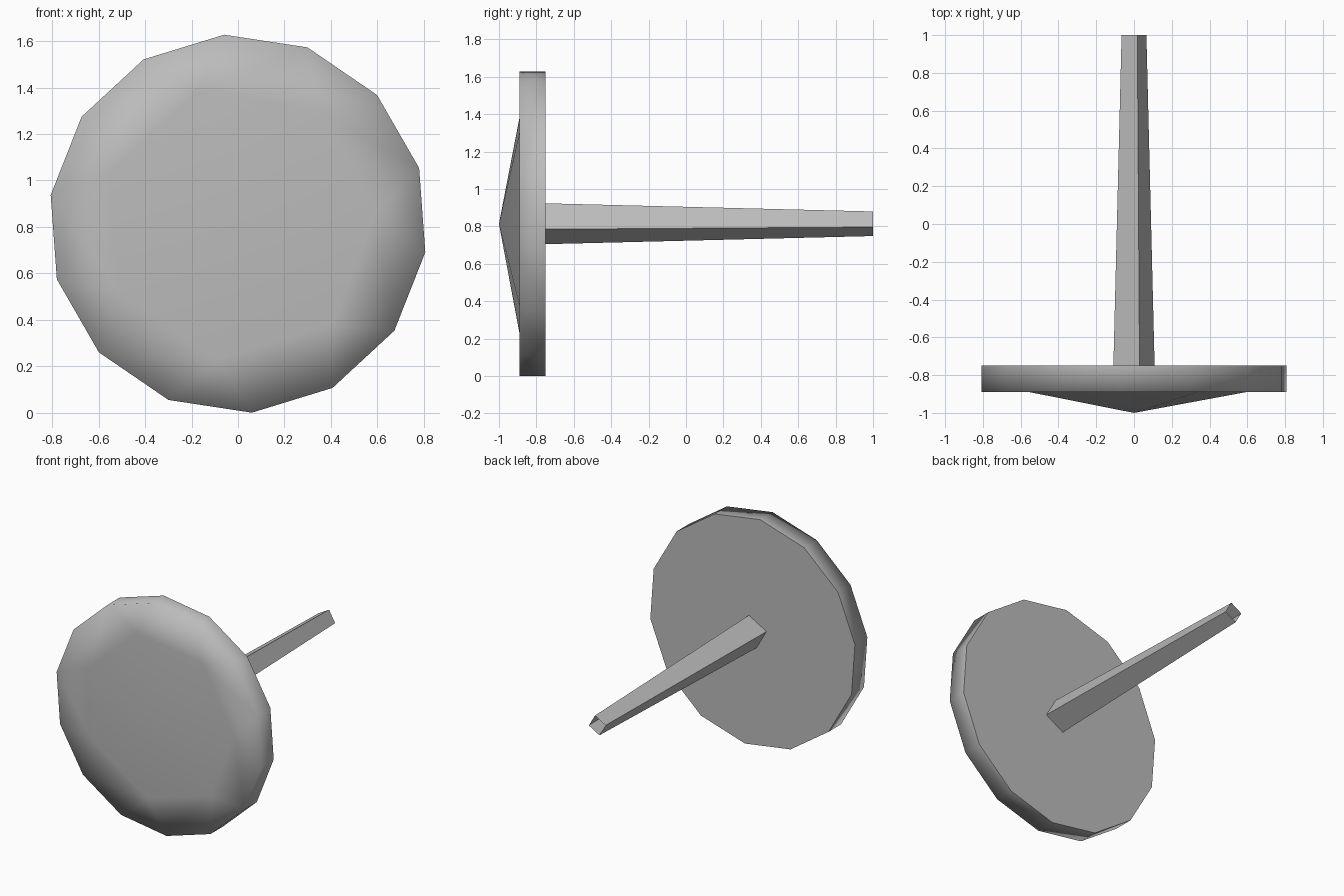
import bpy, bmesh
from math import cos, sin, radians, tau

cube = bpy.data.objects.get("Cube")
if cube:
    bpy.data.objects.remove(cube)

R = 0.816
CZ = R * sin(radians(94.2))

grey = bpy.data.materials.new("plain grey")
grey.use_nodes = True
colour = (0.5, 0.5, 0.5, 1)
grey.diffuse_color = colour
grey.node_tree.nodes["Principled BSDF"].inputs["Base Color"].default_value = colour


def ring(bm, sides, radius, y, start):
    """Polygon of vertices around the y axis; start is an angle in degrees."""
    angles = [radians(start) + tau * i / sides for i in range(sides)]
    return [bm.verts.new((radius * cos(a), y, CZ + radius * sin(a))) for a in angles]


def bridge(bm, a, b):
    n = len(a)
    return [bm.faces.new((a[i], a[(i + 1) % n], b[(i + 1) % n], b[i])) for i in range(n)]


def finish(bm, name):
    mesh = bpy.data.meshes.new(name)
    bm.to_mesh(mesh)
    bm.free()
    mesh.materials.append(grey)
    obj = bpy.data.objects.new(name, mesh)
    bpy.context.collection.objects.link(obj)
    return obj


# Round head: seven-sided point, flat collar, fourteen-sided rim, flat back
bm = bmesh.new()
step = 360 / 14
start = 4.2 - step / 2
back = ring(bm, 14, R, -0.75, start)
front = ring(bm, 14, R, -0.89, start)
inner = ring(bm, 7, 0.595, -0.89, 4.2)
tip = bm.verts.new((0, -1, CZ))
bridge(bm, back, front)
for i in range(7):
    j = (i + 1) % 7
    a, b, c = front[2 * i], front[2 * i + 1], front[2 * j]
    bm.faces.new((a, b, inner[i]))
    bm.faces.new((b, c, inner[j], inner[i]))
    bm.faces.new((inner[i], inner[j], tip))
cap = bm.faces.new(back)
bmesh.ops.recalc_face_normals(bm, faces=bm.faces)
for f in bm.faces:
    f.smooth = f is not cap
for e in cap.edges:
    e.smooth = False
finish(bm, "round_head")

# Tapered square shaft, open at the far end
bm = bmesh.new()
near = ring(bm, 4, 0.113, -0.75, -15)
far = ring(bm, 4, 0.068, 1, -15)
bridge(bm, near, far)
bm.faces.new(near)
bmesh.ops.recalc_face_normals(bm, faces=bm.faces)
finish(bm, "shaft")
